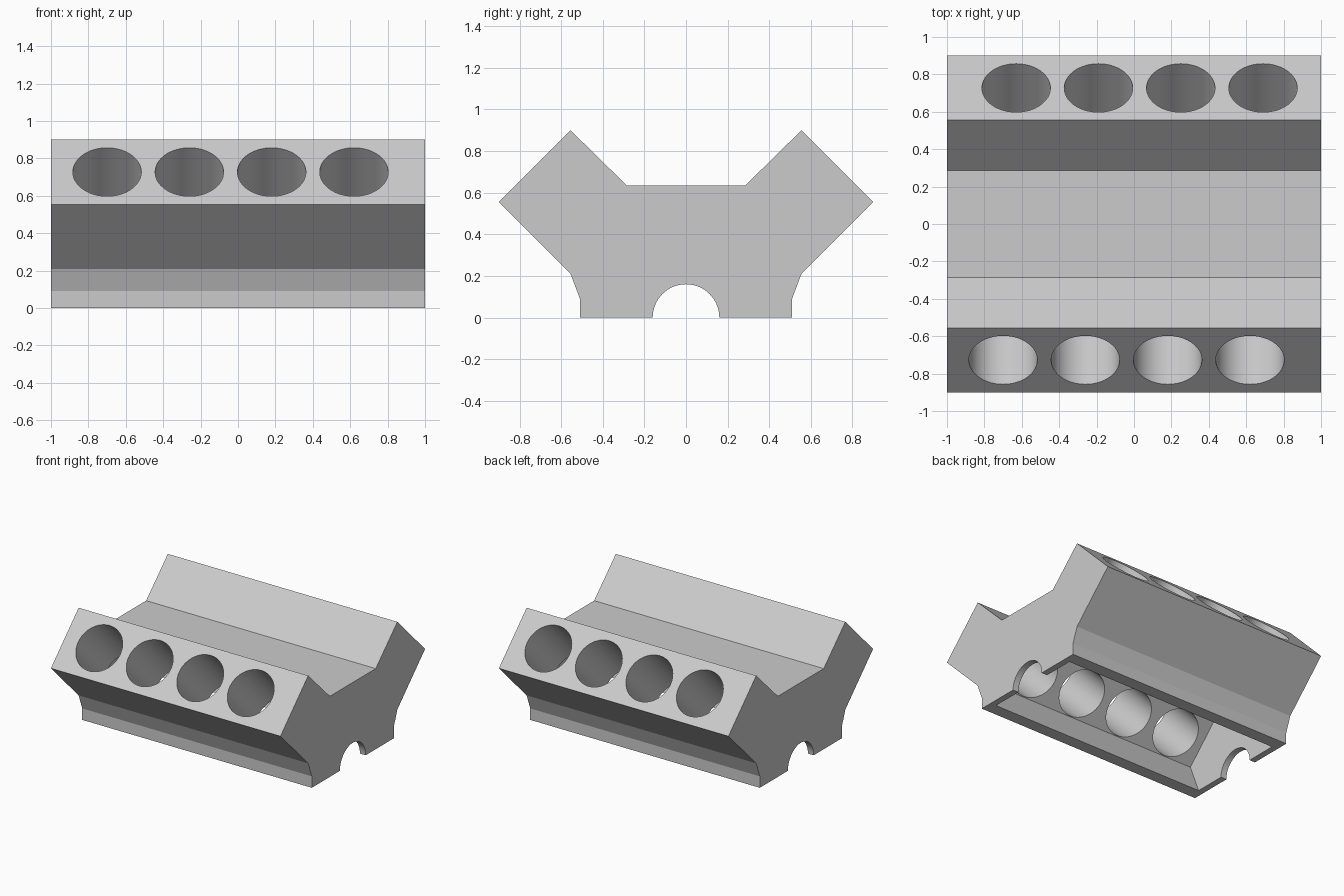
import bpy
import bmesh
from math import pi, radians
from mathutils import Matrix, Vector

if "Cube" in bpy.data.objects:
    bpy.data.objects.remove(bpy.data.objects["Cube"], do_unlink=True)

BORE_RADIUS = 0.183
BORE_SPACING = 0.44
FIRST_BORE = {-1: -0.70, 1: -0.63}   # x of the first bore in each bank

metal = bpy.data.materials.new("cast_metal_grey")
metal.use_nodes = True
grey = (0.6, 0.6, 0.6, 1.0)
metal.diffuse_color = grey
metal.node_tree.nodes["Principled BSDF"].inputs["Base Color"].default_value = grey


def add_object(name, bm):
    bmesh.ops.recalc_face_normals(bm, faces=bm.faces)
    mesh = bpy.data.meshes.new(name)
    bm.to_mesh(mesh)
    bm.free()
    mesh.materials.append(metal)
    obj = bpy.data.objects.new(name, mesh)
    bpy.context.collection.objects.link(obj)
    return obj


def symmetric_prism(name, half_profile, half_length):
    """Extrude a mirrored (y, z) half profile along x."""
    outline = half_profile + [(-y, z) for y, z in reversed(half_profile)]
    bm = bmesh.new()
    base = bm.faces.new([bm.verts.new((-half_length, y, z)) for y, z in outline])
    extruded = bmesh.ops.extrude_face_region(bm, geom=[base])["geom"]
    moved = [v for v in extruded if isinstance(v, bmesh.types.BMVert)]
    bmesh.ops.translate(bm, verts=moved, vec=(2 * half_length, 0, 0))
    return add_object(name, bm)


def add_cylinder(bm, radius, depth, matrix):
    bmesh.ops.create_cone(bm, cap_ends=True, segments=64, radius1=radius,
                          radius2=radius, depth=depth, matrix=matrix)


# Outer V-shaped casting
block = symmetric_prism("engine_block", [
    (0.51, 0.0), (0.51, 0.09), (0.555, 0.21),
    (0.9, 0.555), (0.555, 0.9), (0.285, 0.635)], 1.0)

# Crankcase hollow, open at the bottom
crankcase = symmetric_prism("crankcase_cutter", [
    (0.375, -0.1), (0.41, 0.0), (0.502, 0.234), (0.234, 0.502)], 0.95)

# Crankshaft opening through both end walls
bm = bmesh.new()
add_cylinder(bm, 0.16, 2.4, Matrix.Rotation(pi / 2, 4, "Y"))
journal = add_object("crankshaft_cutter", bm)

# Two banks of four tilted cylinder bores
bm = bmesh.new()
for side, first_x in FIRST_BORE.items():
    axis = Vector((0, side, 1)).normalized()
    tilt = Matrix.Rotation(-side * pi / 4, 4, "X")
    for i in range(4):
        centre = axis * 0.79 + Vector((first_x + i * BORE_SPACING, 0, 0))
        add_cylinder(bm, BORE_RADIUS, 0.62, Matrix.Translation(centre) @ tilt)
bores = add_object("bore_cutter", bm)

# Cut the openings and discard the cutters
bpy.ops.object.select_all(action="DESELECT")
bpy.context.view_layer.objects.active = block
block.select_set(True)
for cutter in (crankcase, journal, bores):
    cutter.hide_render = True
    cut = block.modifiers.new(cutter.name, "BOOLEAN")
    cut.operation = "DIFFERENCE"
    cut.solver = "EXACT"
    cut.object = cutter
    bpy.ops.object.modifier_apply(modifier=cut.name)
    bpy.data.objects.remove(cutter, do_unlink=True)

# Round bores with crisp machined edges
bpy.ops.object.shade_smooth_by_angle(angle=radians(15))
